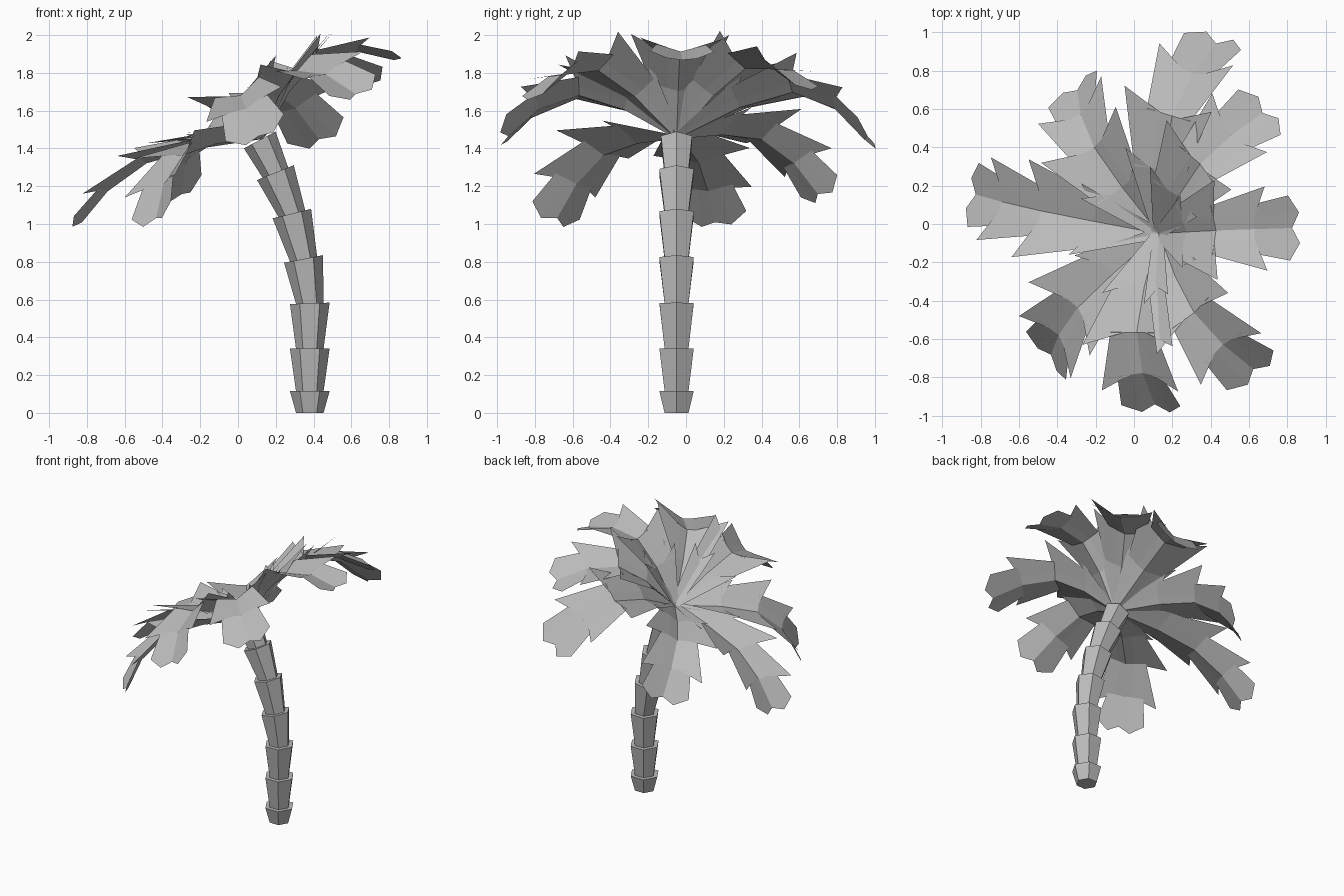
import bpy
import math
from mathutils import Vector

cube = bpy.data.objects.get("Cube")
if cube:
    bpy.data.objects.remove(cube, do_unlink=True)

# Single flat colour
grey = bpy.data.materials.new("light_grey")
grey.use_nodes = True
grey.diffuse_color = (0.5, 0.5, 0.5, 1)
grey.node_tree.nodes["Principled BSDF"].inputs["Base Color"].default_value = (0.5, 0.5, 0.5, 1)


def add_mesh(name, verts, faces):
    mesh = bpy.data.meshes.new(name)
    mesh.from_pydata(verts, [], faces)
    mesh.materials.append(grey)
    obj = bpy.data.objects.new(name, mesh)
    bpy.context.scene.collection.objects.link(obj)
    return obj


# Trunk: flared six-sided segments stacked along a bend
TRUNK_Y = -0.05
SIDES = 6


def ring(x, z, tilt, radius):
    t = math.radians(tilt)
    pts = []
    for i in range(SIDES):
        a = math.tau * i / SIDES
        u = radius * math.cos(a)
        pts.append((x + u * math.cos(t), TRUNK_Y + radius * math.sin(a), z + u * math.sin(t)))
    return pts


# x, z, tilt in degrees
joints = [(0.38, 0, 0), (0.38, 0.115, 0), (0.38, 0.34, 0), (0.38, 0.58, 2),
          (0.347, 0.815, 11), (0.285, 1.055, 14), (0.198, 1.272, 22), (0.115, 1.445, 28)]
for n, (low, high) in enumerate(zip(joints, joints[1:])):
    verts = ring(*low, 0.073) + ring(*high, 0.105 if n < 6 else 0.095)
    faces = [(i, (i + 1) % SIDES, (i + 1) % SIDES + SIDES, i + SIDES) for i in range(SIDES)]
    faces += [tuple(reversed(range(SIDES))), tuple(range(SIDES, 2 * SIDES))]
    add_mesh(f"trunk_segment_{n + 1}", verts, faces)

# Fronds: bent, gutter-shaped leaves with jagged edges, spread around a leaning axis
CROWN = Vector((0.13, TRUNK_Y, 1.45))
AXIS = Vector((-0.42, 0, 0.9))
# rib bends: fraction along the leaf, height above the straight line
rib = [(0, 0), (0.3, 0.18), (0.56, 0.27), (0.79, 0.19), (1, 0)]
# edge width at the start of each section, and at its tooth
teeth = [(0.03, 0.19), (0.14, 0.26), (0.13, 0.22)]


def frond(name, tip, arch):
    chord = tip - CROWN
    length = chord.length
    forward = chord.normalized()
    up = (AXIS - forward * AXIS.dot(forward)).normalized()
    side = forward.cross(up)
    spine = [CROWN + chord * t + up * length * h * arch for t, h in rib]
    last = len(spine) - 1
    normals = [side.cross((spine[min(i + 1, last)] - spine[max(i - 1, 0)]).normalized())
               for i in range(last + 1)]

    def point(i, f, w):
        fold = 0.5 - 0.07 * (i + f)
        return (spine[i].lerp(spine[i + 1], f) + side * w
                + normals[i].lerp(normals[i + 1], f) * abs(w) * fold)

    verts, faces = [], []

    def face(i, *pts):
        start = len(verts)
        verts.extend(point(i, f, w) for f, w in pts)
        faces.append(tuple(range(start, len(verts))))

    for s in (1, -1):
        for i, (inner, tooth) in enumerate(teeth):
            mid_a, mid_b = 0.4 * inner * s, 0.06 * s
            face(i, (0, 0), (1, 0), (1, mid_b), (0, mid_a))
            face(i, (0, mid_a), (1, mid_b), (1.25, tooth * s), (0, inner * s))
        # Notched paddle at the end
        face(last - 1, (0, 0), (0.85, 0), (1, 0.08 * s), (0, 0.06 * s))
        face(last - 1, (0, 0.06 * s), (1, 0.08 * s), (0.75, 0.17 * s), (0, 0.13 * s))
    add_mesh(name, verts, faces)


# leaf tip, amount of arch
fronds = {
    "frond_left": ((0.86, -0.02, 1.86), 1.0),
    "frond_back_left": ((0.7, 0.6, 1.72), 1.0),
    "frond_back": ((0.45, 0.97, 1.42), 1.0),
    "frond_back_right": ((-0.3, 0.72, 1.13), 0.8),
    "frond_right": ((-0.85, 0.16, 0.98), 0.5),
    "frond_front_right": ((-0.44, -0.7, 1.0), 0.75),
    "frond_front": ((0.12, -0.97, 1.44), 1.05),
    "frond_front_left": ((0.65, -0.78, 1.67), 1.05),
}
for name, (tip, arch) in fronds.items():
    frond(name, Vector(tip), arch)
